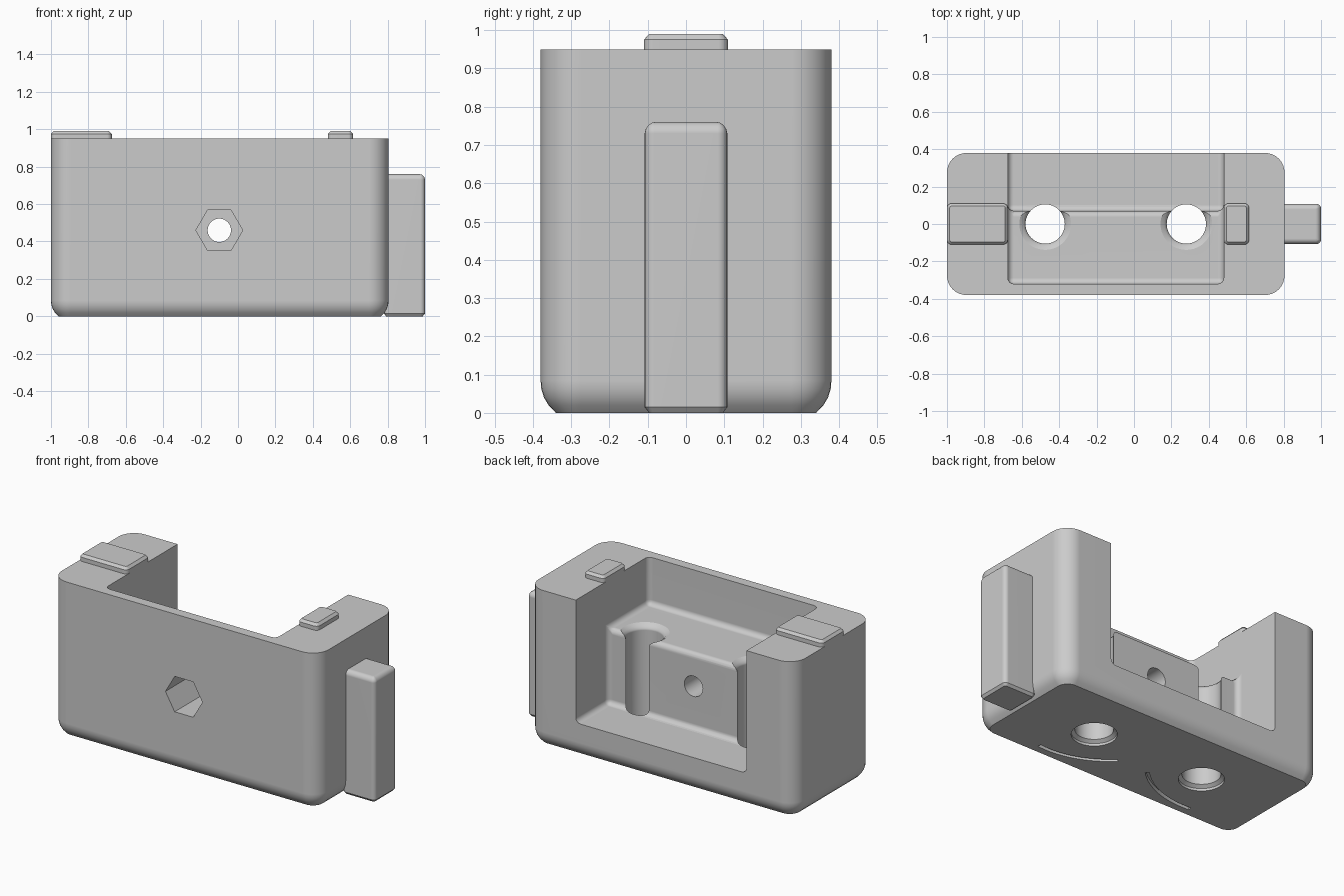
import bpy, bmesh
from math import sin, cos, pi, radians

default = bpy.data.objects.get("Cube")
if default:
    bpy.data.objects.remove(default, do_unlink=True)

grey = bpy.data.materials.new("plain_grey")
grey.use_nodes = True
COLOUR = (0.6, 0.6, 0.6, 1)
grey.diffuse_color = COLOUR
grey.node_tree.nodes["Principled BSDF"].inputs["Base Color"].default_value = COLOUR


def loft(name, rings):
    """Closed solid through a list of equal-length point rings."""
    bm = bmesh.new()
    loops = [[bm.verts.new(p) for p in ring] for ring in rings]
    n = len(loops[0])
    for low, high in zip(loops, loops[1:]):
        for i in range(n):
            j = (i + 1) % n
            bm.faces.new((low[i], low[j], high[j], high[i]))
    bm.faces.new(loops[0][::-1])
    bm.faces.new(loops[-1])
    bmesh.ops.recalc_face_normals(bm, faces=bm.faces)
    mesh = bpy.data.meshes.new(name)
    bm.to_mesh(mesh)
    bm.free()
    mesh.materials.append(grey)
    obj = bpy.data.objects.new(name, mesh)
    bpy.context.collection.objects.link(obj)
    return obj


def rounded_block(name, x0, x1, y0, y1, radius, profile, steps=8):
    """Rounded rectangle lofted through (height, inset) pairs."""
    rings = []
    for z, inset in profile:
        r = max(radius - inset, 0.004)
        ring = []
        for k, (cx, sx, cy, sy) in enumerate(((x1, -1, y1, -1), (x0, 1, y1, -1),
                                              (x0, 1, y0, 1), (x1, -1, y0, 1))):
            for i in range(steps + 1):
                a = (k + i / steps) * pi / 2
                ring.append((cx + sx * (inset + r) + r * cos(a),
                             cy + sy * (inset + r) + r * sin(a), z))
        rings.append(ring)
    return loft(name, rings)


def lathe(name, x, profile, sides=48):
    """Upright turned shape from (height, radius) pairs."""
    return loft(name, [[(x + r * cos(2 * pi * i / sides), r * sin(2 * pi * i / sides), z)
                        for i in range(sides)] for z, r in profile])


def front_hole(name, radius, sides, y0, y1):
    """Prism running front to back."""
    return loft(name, [[(-0.1 + radius * cos(2 * pi * i / sides), y,
                         0.46 + radius * sin(2 * pi * i / sides))
                        for i in range(sides)] for y in (y0, y1)])


def apply(obj, kind, **settings):
    mod = obj.modifiers.new(kind.lower(), kind)
    for key, value in settings.items():
        setattr(mod, key, value)
    bpy.context.view_layer.objects.active = obj
    bpy.ops.object.modifier_apply(modifier=mod.name)


def cut(obj, cutter):
    apply(obj, 'BOOLEAN', operation='DIFFERENCE', solver='EXACT', object=cutter)
    bpy.data.objects.remove(cutter, do_unlink=True)


def finish(obj):
    bpy.ops.object.select_all(action='DESELECT')
    obj.select_set(True)
    bpy.context.view_layer.objects.active = obj
    bpy.ops.object.shade_smooth_by_angle(angle=radians(30))
    obj.modifiers.new("weighted_normals", 'WEIGHTED_NORMAL').keep_sharp = True


# Main housing with a rounded lower rim
body = rounded_block("housing", -1, 0.805, -0.38, 0.38, 0.105,
                     [(0, 0.04), (0.02, 0.021), (0.04, 0.009),
                      (0.062, 0.002), (0.085, 0), (0.95, 0)])

# Stepped pocket, open at the top and back
steps = [(-0.32, 1.3), (-0.32, 0.66), (0.07, 0.66), (0.07, 0.2), (0.6, 0.2), (0.6, 1.3)]
pocket = loft("pocket_cutter", [[(x, y, z) for y, z in steps] for x in (-0.675, 0.48)])
apply(pocket, 'BEVEL', width=0.032, segments=4, limit_method='ANGLE')
cut(body, pocket)

# Two upright bores with eased rims
for x in (-0.475, 0.28):
    cut(body, lathe("bore_cutter", x, [(-0.1, 0.125), (0.015, 0.125), (0.03, 0.105),
                                       (0.625, 0.105), (0.635, 0.108), (0.648, 0.118),
                                       (0.661, 0.14), (1.3, 0.14)]))

# Nut recess and bolt hole from the front
cut(body, front_hole("nut_cutter", 0.125, 6, -0.6, -0.1))
cut(body, front_hole("bolt_cutter", 0.0625, 32, -0.3, 0.3))

# Mirrored pair of curved grooves underneath
for side in (-1, 1):
    arc = [radians(-84 - 51 * i / 16) for i in range(17)]
    edge = [(0.537, a) for a in arc] + [(0.515, a) for a in reversed(arc)]
    cut(body, loft("groove_cutter", [[(-0.1 + side * (0.476 + r * cos(a)), 0.24 + r * sin(a), z)
                                      for r, a in edge] for z in (-0.05, 0.025)]))
finish(body)

# Side rail
finish(rounded_block("side_rail", 0.78, 1, -0.108, 0.108, 0.025,
                     [(0, 0.012), (0.015, 0), (0.73, 0), (0.742, 0.003),
                      (0.752, 0.01), (0.758, 0.019), (0.76, 0.03)], steps=5))

# Locating tabs on the rim
for name, x0, x1 in (("left_end_tab", -1, -0.675), ("right_end_tab", 0.48, 0.615)):
    finish(rounded_block(name, x0, x1, -0.11, 0.11, 0.025,
                         [(0.93, 0), (0.975, 0), (0.99, 0.014)], steps=5))
